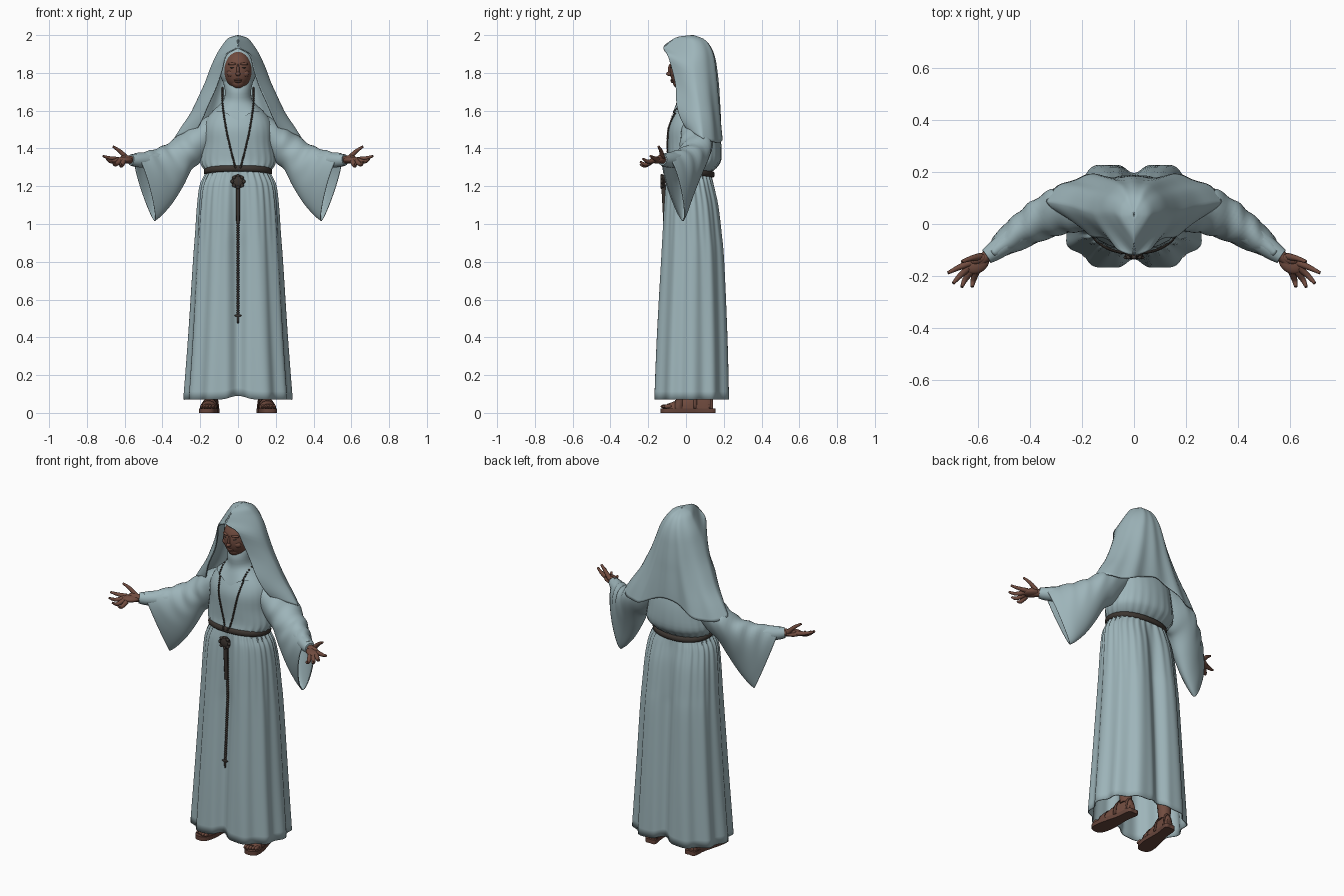
import bpy, bmesh, math
from mathutils import Vector, Matrix

if "Cube" in bpy.data.objects:
    bpy.data.objects.remove(bpy.data.objects["Cube"])

def material(name, rgb):
    m = bpy.data.materials.new(name)
    m.diffuse_color = (*rgb, 1)
    m.use_nodes = True
    m.node_tree.nodes["Principled BSDF"].inputs["Base Color"].default_value = m.diffuse_color
    return m

CLOTH = material("blue_grey_cloth", (0.34, 0.46, 0.49))
SKIN = material("brown_skin", (0.165, 0.072, 0.05))
LEATHER = material("sandal_leather", (0.13, 0.058, 0.042))
DARK = material("dark_beads", (0.045, 0.036, 0.03))

def finish(bm, name, mat, mirror=False, solid=0):
    bmesh.ops.recalc_face_normals(bm, faces=bm.faces)
    me = bpy.data.meshes.new(name)
    bm.to_mesh(me)
    bm.free()
    for p in me.polygons:
        p.use_smooth = True
    me.set_sharp_from_angle(angle=math.radians(45))
    me.materials.append(mat)
    ob = bpy.data.objects.new(name, me)
    bpy.context.collection.objects.link(ob)
    if solid:
        s = ob.modifiers.new("cloth_thickness", 'SOLIDIFY')
        s.thickness = solid
    if mirror:
        ob.modifiers.new("mirror", 'MIRROR').use_mirror_merge = False
    return ob

def spline(rows, n):
    """Resample rows of numbers to n+1 rows along a smooth curve."""
    out, k = [], len(rows) - 1
    for i in range(n + 1):
        t = i / n * k
        j = min(int(t), k - 1)
        f = t - j
        p = [rows[max(0, min(k, j + d))] for d in (-1, 0, 1, 2)]
        out.append([b + 0.5 * f * (c - a + f * (2*a - 5*b + 4*c - d + f * (3*(b - c) + d - a)))
                    for a, b, c, d in zip(*p)])
    return out

def loft(name, rings, mat, closed=True, cap=False, **kw):
    bm = bmesh.new()
    vs = [[bm.verts.new(p) for p in r] for r in rings]
    n = len(vs[0])
    for a, b in zip(vs, vs[1:]):
        for i in range(n if closed else n - 1):
            j = (i + 1) % n
            bm.faces.new((a[i], a[j], b[j], b[i]))
    if cap:
        bm.faces.new(vs[0])
        bm.faces.new(vs[-1])
    return finish(bm, name, mat, **kw)

def tube(name, pts, mat, n=12, seg=10, **kw):
    """Round tube through (x, y, z, radius) points."""
    rows = spline(pts, n)
    rings = []
    for i, r in enumerate(rows):
        d = Vector(rows[min(i + 1, n)][:3]) - Vector(rows[max(i - 1, 0)][:3])
        q = d.to_track_quat('Z', 'Y')
        rings.append([Vector(r[:3]) + q @ Vector((r[3] * math.cos(a), r[3] * math.sin(a), 0))
                      for a in (math.tau * k / seg for k in range(seg))])
    return loft(name, rings, mat, cap=True, **kw)

def balls(name, items, mat, seg=20, **kw):
    """Ellipsoids given as (centre, radii, turn about z)."""
    bm = bmesh.new()
    for c, r, turn in items:
        m = Matrix.Translation(c) @ Matrix.Rotation(turn, 4, 'Z') @ Matrix.Diagonal((*r, 1))
        bmesh.ops.create_uvsphere(bm, u_segments=seg, v_segments=seg // 2, radius=1, matrix=m)
    return finish(bm, name, mat, **kw)

def body(name, levels, mat, n, seg, shape, p=2.0, **kw):
    """Loft of ovals from (z, half width, front y, back y); shape bends each point."""
    rings = []
    for i, (z, a, f, b) in enumerate(spline(levels, n)):
        ring = []
        for k in range(seg):
            th = math.tau * k / seg
            c, s = math.cos(th), math.sin(th)
            x = a * math.copysign(abs(c) ** (2 / p), c)
            y = (b - f) / 2 * math.copysign(abs(s) ** (2 / p), s)
            x, y, zz = shape(x, y, z, th, i / n)
            ring.append((x, y + (f + b) / 2, zz))
        rings.append(ring)
    return loft(name, rings, mat, **kw)

# Skirt: deep folds toward the hem, fine gathers at the waist, centre dips
def skirt_shape(x, y, z, th, t):
    k = 1 - 0.07 * t * (0.5 - 0.5 * math.cos(12 * th)) \
        - 0.07 * (1 - t) ** 2 * (0.5 + 0.5 * math.cos(30 * th))
    dip = 0.055 * min(1, t * 1.5) * math.exp(-(x / 0.045) ** 2)
    y -= math.copysign(dip, y)
    return x * k, y * k, z + t * 0.02 * math.exp(-(x / 0.06) ** 2)

body("skirt", [(1.285, .165, -.10, .135), (1.25, .185, -.11, .145), (1.2, .207, -.12, .16),
               (1.1, .22, -.13, .185), (.95, .23, -.14, .205), (.8, .24, -.15, .22),
               (.4, .265, -.175, .24), (.07, .29, -.19, .25)],
     CLOTH, 35, 180, skirt_shape, p=2.2, solid=0.006)

# Bloused bodice gathered above the belt
def bodice_shape(x, y, z, th, t):
    k = 1 - 0.05 * (1 - t) ** 3 * (0.5 + 0.5 * math.cos(26 * th))
    return x * k, y * k, z

body("bodice", [(1.275, .165, -.10, .135), (1.30, .19, -.105, .165), (1.34, .203, -.098, .187),
                (1.42, .19, -.098, .187), (1.5, .185, -.097, .175), (1.56, .165, -.078, .155),
                (1.62, .11, -.05, .12), (1.66, .06, -.035, .09)],
     CLOTH, 24, 104, bodice_shape, p=2.2)

# Belt, higher in front than at the back
body("belt", [(1.262, .17, -.108, .14), (1.268, .18, -.117, .15), (1.288, .18, -.117, .15),
              (1.295, .17, -.108, .14)], DARK, 6, 64,
     lambda x, y, z, th, t: (x, y, z - 0.016 * math.sin(th)), p=2.2)

# Wimple: neck drape with a pointed collar, and a cap round the head
body("neck_wimple", [(1.77, .085, -.03, .11), (1.71, .07, -.052, .10), (1.66, .075, -.05, .11),
                     (1.625, .105, -.066, .13), (1.595, .14, -.083, .15)], CLOTH, 12, 48,
     lambda x, y, z, th, t: (x, y, z - (0.045 * t * t * math.exp(-(x / 0.05) ** 2) if y < 0 else 0)))
balls("wimple_cap", [((0, .04, 1.83), (.10, .098, .13), 0)], CLOTH, 32)

# Face with nose, brows, cheeks, lips and eyes
balls("face", [((0, -.012, 1.815), (.074, .074, .102), 0), ((0, -.04, 1.752), (.036, .03, .034), 0),
               ((0, -.087, 1.795), (.013, .018, .012), 0), ((0, -.083, 1.815), (.008, .013, .032), 0),
               ((0, -.073, 1.762), (.022, .010, .006), 0), ((0, -.071, 1.753), (.018, .010, .006), 0)],
      SKIN, 28)
balls("cheeks_and_brows", [((.036, -.058, 1.797), (.024, .018, .02), 0),
                           ((.031, -.071, 1.847), (.024, .010, .007), 0.3)], SKIN, mirror=True)
balls("eyes", [((.029, -.074, 1.828), (.014, .007, .005), 0.3)], DARK, 12, mirror=True)

# Veil: rows of front edge xyz, side xyz, back y z, and how far the back lobe drops
veil = [(0, .03, 2.0, .002, .035, 2.0, .04, 2.0, 0),
        (0, -.045, 1.99, .05, .03, 1.985, .10, 1.975, 0),
        (0, -.09, 1.965, .08, .04, 1.95, .135, 1.93, 0),
        (.004, -.12, 1.935, .112, .04, 1.90, .155, 1.87, 0),
        (.062, -.10, 1.90, .145, .04, 1.83, .165, 1.80, 0),
        (.085, -.075, 1.82, .175, .05, 1.75, .172, 1.73, 0),
        (.115, -.055, 1.73, .207, .06, 1.68, .175, 1.67, .005),
        (.16, -.05, 1.63, .25, .075, 1.59, .178, 1.61, .015),
        (.188, -.03, 1.56, .30, .085, 1.515, .18, 1.55, .03),
        (.215, .0, 1.505, .338, .09, 1.455, .18, 1.51, .05)]
rings = []
for i, (ex, ey, ez, sx, sy, sz, by, bz, q) in enumerate(spline(veil, 30)):
    half = [(ex, ey, ez), (sx, sy, sz),
            (.62 * sx, sy + (.82 + 4 * q) * (by - sy), (sz + bz) / 2 - q)]
    row = half + [(0, by, bz)] + [(-x, y, z) for x, y, z in reversed(half)]
    pts = spline(row, 60)
    for k, p in enumerate(pts):     # soft folds running down the back
        if 8 < k < 52:
            p[1] += 0.006 * (i / 30) * math.cos(k * math.tau / 7.5)
    rings.append(pts)
loft("veil", rings, CLOTH, closed=False, solid=0.006)

# Bell sleeves: rows of top xyz, bottom xyz, half thickness, turn of the arm
sleeve = [(.11, .06, 1.60, .13, .05, 1.40, .075, 0),
          (.22, .06, 1.535, .205, .05, 1.32, .085, .1),
          (.30, .055, 1.478, .25, .045, 1.285, .087, .3),
          (.37, .02, 1.425, .295, .03, 1.20, .08, .5),
          (.43, -.02, 1.40, .35, .01, 1.11, .07, .6),
          (.49, -.07, 1.383, .405, -.005, 1.045, .06, .6),
          (.545, -.112, 1.375, .44, -.015, 1.015, .045, .6)]
rings = []
for i, r in enumerate(spline(sleeve, 30)):
    top, bot, w, turn = Vector(r[:3]), Vector(r[3:6]), r[6], r[7]
    side = Vector((math.sin(turn), math.cos(turn), 0))
    ring = []
    for k in range(40):
        a = math.tau * k / 40
        c, s = math.cos(a), math.sin(a)
        wr = 1 + 0.07 * math.sin(i * 1.15 + 2 * math.sin(a * 2)) * max(0, c + .3) * math.sin(math.pi * i / 30)
        ring.append((top + bot) / 2 + (top - bot) / 2 * c * (0.7 + 0.3 * wr) + side * w * s * wr * (1 + .2 * c))
    rings.append(ring)
loft("bell_sleeve", rings, CLOTH, mirror=True, solid=0.005)
tube("inner_sleeve", [(.36, .02, 1.35, .05), (.46, -.05, 1.34, .045), (.53, -.10, 1.337, .038),
                      (.567, -.125, 1.34, .03)], CLOTH, mirror=True)

# Hands: palms up, thumbs outward
balls("palm", [((.602, -.152, 1.338), (.05, .036, .018), -.6),
               ((.595, -.135, 1.347), (.035, .018, .018), -.4)], SKIN, mirror=True)
tube("wrist", [(.54, -.107, 1.34, .024), (.565, -.123, 1.34, .022), (.60, -.15, 1.338, .02)], SKIN, mirror=True)
fingers = {"thumb": ((.59, -.125, 1.35), (.625, -.132, 1.385), (.662, -.145, 1.41)),
           "index_finger": ((.63, -.15, 1.342), (.675, -.168, 1.348), (.715, -.188, 1.36)),
           "middle_finger": ((.635, -.168, 1.338), (.67, -.20, 1.33), (.695, -.228, 1.345)),
           "ring_finger": ((.625, -.18, 1.333), (.65, -.215, 1.315), (.662, -.242, 1.33)),
           "little_finger": ((.607, -.185, 1.33), (.618, -.218, 1.308), (.622, -.242, 1.318))}
for name, pts in fingers.items():
    tube(name, [(*p, r) for p, r in zip(pts, (.014, .0105, .006))], SKIN, n=8, mirror=True)

# Feet and sandals, toes turned a little outward
def foot_xy(u, v):
    """u runs heel to toe, v across the foot."""
    return .13 + v + .035 * u, .155 - .29 * u

outline = spline([(0, 0), (.02, .032), (.3, .032), (.7, .048), (.93, .04), (1, .0),
                  (.95, -.035), (.7, -.046), (.3, -.032), (.02, -.032), (0, 0)], 40)[:-1]
loft("sandal_sole", [[(*foot_xy(u, v), z) for u, v in outline] for z in (0, .024)], LEATHER,
     cap=True, mirror=True)

def foot_ring(u, w, h, grow=0):
    x, y = foot_xy(u, 0)
    return [(x + (w + grow) * math.cos(a), y, .022 + (h + grow) * max(0, math.sin(a)))
            for a in (math.tau * k / 24 for k in range(24))]

foot = [(.04, .02, .05), (.12, .029, .085), (.3, .031, .095), (.5, .036, .068), (.72, .042, .042), (.88, .036, .026)]
loft("foot", [foot_ring(*r) for r in spline(foot, 16)], SKIN, cap=True, mirror=True)
for name, i0, i1 in (("toe_strap", 11, 14), ("instep_strap", 7, 9), ("heel_strap", 2, 4)):
    loft(name, [foot_ring(*r, grow=.005) for r in spline(foot, 16)[i0:i1]], LEATHER, mirror=True, solid=0.004)
balls("toes", [((*foot_xy(.93 - .02 * abs(k + 1.2), .0155 * k), .034), (.009, .022, .011), 0)
               for k in (-2, -1, 0, 1, 2)], SKIN, 12, mirror=True)
tube("lower_leg", [(.137, .095, .08, .034), (.135, .09, .18, .038), (.125, .07, .4, .045)], SKIN, mirror=True)

# Beads laid on the cloth by casting rays from the front
bpy.context.view_layer.update()
deps = bpy.context.evaluated_depsgraph_get()
def front_y(x, z):
    hit, loc, *_ = bpy.context.scene.ray_cast(deps, Vector((x, -1, z)), Vector((0, 1, 0)))
    return loc.y if hit else -.1

neck = spline([(.082, 1.72), (.08, 1.62), (.062, 1.5), (.04, 1.4), (.014, 1.30)], 52)
necklace = [((x, front_y(x, z) - .003, z), (.0055, .0055, .0055), 0) for x, z in neck]
drop_y = [(z, max(front_y(0, z) - .006, -.14)) for z in (1.18 - .0125 * i for i in range(54))]
balls("bead_necklace", necklace, DARK, 8, mirror=True)
balls("hanging_beads", [((0, y, z), (.008, .008, .008), 0) for z, y in drop_y], DARK, 8)
tube("hanging_cord", [(0, -.122, 1.25, .012), (0, front_y(0, 1.12) - .008, 1.12, .011),
                      (0, front_y(0, 1.0) - .006, 1.0, .009)], DARK)
balls("medallion", [((0, -.122, 1.225), (.036, .014, .036), 0)]
      + [((.03 * math.cos(a), -.128, 1.225 + .03 * math.sin(a)), (.01, .008, .01), 0)
         for a in (math.tau * k / 8 for k in range(8))], DARK, 14)
balls("end_cross", [((0, drop_y[-1][1] - .002, .505), (.007, .006, .035), 0),
                    ((0, drop_y[-1][1] - .002, .515), (.02, .006, .007), 0)], DARK, 10)
